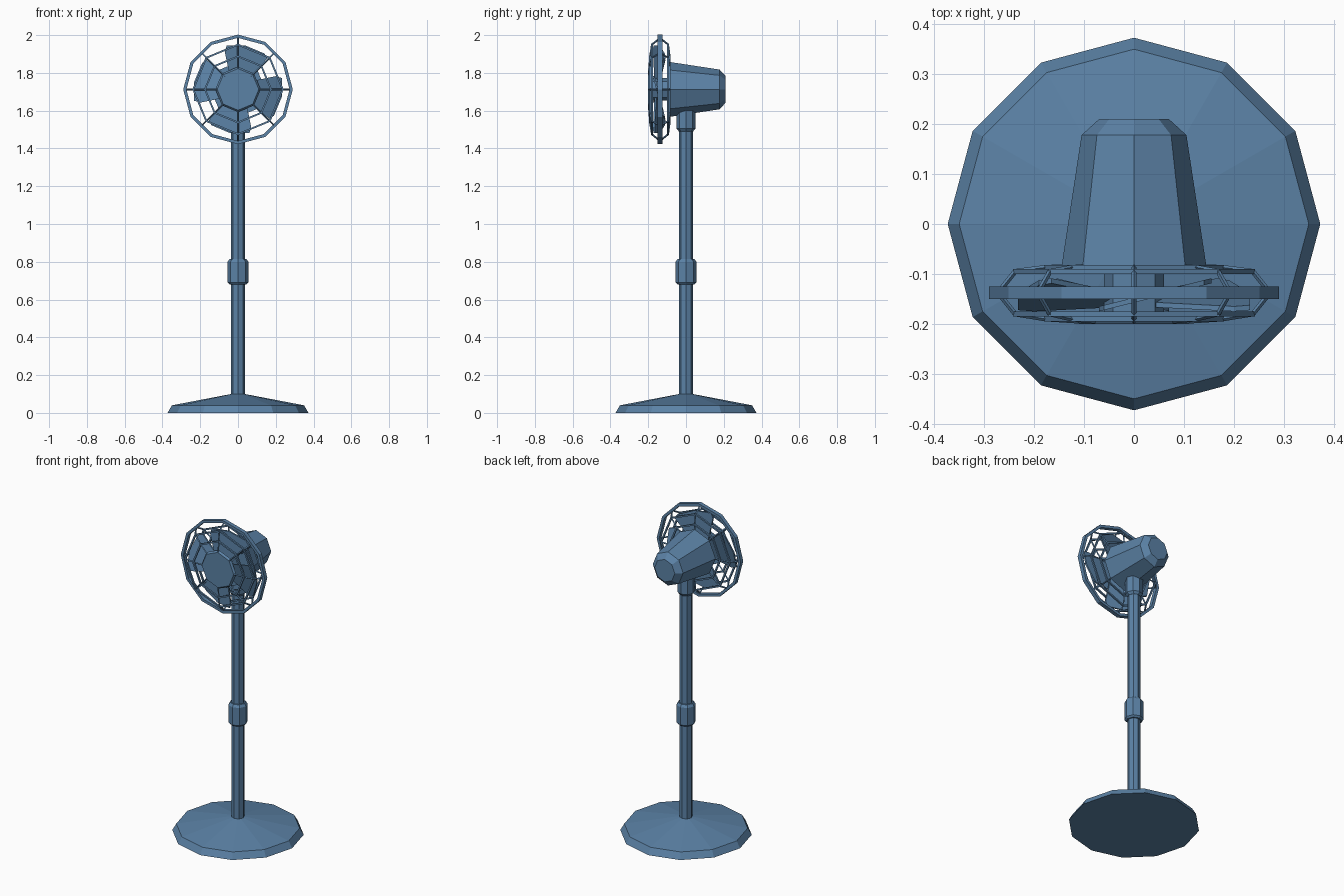
import bpy, bmesh, math
from mathutils import Vector, Matrix

if "Cube" in bpy.data.objects:
    bpy.data.objects.remove(bpy.data.objects["Cube"])

blue = bpy.data.materials.new("steel_blue")
blue.diffuse_color = (0.105, 0.223, 0.381, 1)
blue.use_nodes = True
blue.node_tree.nodes["Principled BSDF"].inputs["Base Color"].default_value = blue.diffuse_color
HEAD_Z = 1.7125
TAU = 2 * math.pi


def finish(bm, name, head=False):
    bmesh.ops.recalc_face_normals(bm, faces=bm.faces)
    me = bpy.data.meshes.new(name)
    bm.to_mesh(me)
    bm.free()
    me.materials.append(blue)
    ob = bpy.data.objects.new(name, me)
    bpy.context.collection.objects.link(ob)
    if head:
        ob.location.z = HEAD_Z
    return ob


def lathe(name, profile, n, head=False, closed=False):
    """Turn (radius, height) points about z, or about y for fan head parts."""
    bm = bmesh.new()
    rows = []
    for r, h in profile:
        row = []
        for i in range(n):
            c, s = r * math.cos(TAU * i / n), r * math.sin(TAU * i / n)
            row.append(bm.verts.new((c, h, s) if head else (c, s, h)))
        rows.append(row)
    pairs = list(zip(rows, rows[1:]))
    if closed:
        pairs.append((rows[-1], rows[0]))
    else:
        bm.faces.new(rows[0])
        bm.faces.new(rows[-1])
    for a, b in pairs:
        for i in range(n):
            j = (i + 1) % n
            bm.faces.new((a[i], a[j], b[j], b[i]))
    return finish(bm, name, head)


def ring(name, r, y, n, dr, dy):
    lathe(name, [(r - dr, y - dy), (r, y - dy), (r, y + dy), (r - dr, y + dy)],
          n, head=True, closed=True)


# stand
lathe("base", [(0.373, 0), (0.35, 0.04), (0.036, 0.1)], 12)
lathe("pole", [(0.037, 0.09), (0.037, 1.62)], 8)
lathe("height_collar", [(0.045, 0.68), (0.055, 0.69), (0.055, 0.8), (0.045, 0.815)], 8)
lathe("neck", [(0.038, 1.49), (0.05, 1.505), (0.05, 1.66)], 8)

# motor housing
lathe("motor_housing", [(0.145, -0.085), (0.105, 0.178), (0.07, 0.21)], 8, head=True)

# guard rings and front cap
ring("outer_guard_ring", 0.29, -0.1375, 12, 0.017, 0.0125)
for side, y_out, y_mid in (("front", -0.18, -0.19), ("rear", -0.095, -0.087)):
    ring(side + "_large_ring", 0.242, y_out, 8, 0.01, 0.005)
    ring(side + "_small_ring", 0.18, y_mid, 8, 0.01, 0.005)
lathe("front_cap", [(0.11, -0.2), (0.12, -0.188)], 8, head=True)

# guard wires
path = [(0.10, -0.195), (0.177, -0.19), (0.238, -0.18), (0.272, -0.1375),
        (0.238, -0.095), (0.177, -0.087), (0.12, -0.085)]
bm = bmesh.new()
for k in range(8):
    a = TAU * k / 8
    pts = [Vector((r * math.cos(a), y, r * math.sin(a))) for r, y in path]
    for p, q in zip(pts, pts[1:]):
        d = q - p
        m = Matrix.Translation((p + q) / 2) @ d.to_track_quat('Z', 'Y').to_matrix().to_4x4()
        bmesh.ops.create_cone(bm, cap_ends=True, segments=4, radius1=0.005,
                              radius2=0.005, depth=d.length + 0.003, matrix=m)
finish(bm, "guard_wires", True)

# blades with pitch, and their hub
lathe("blade_hub", [(0.06, -0.19), (0.06, -0.08)], 8, head=True)
outline = [(-0.035, 0.03), (-0.07, 0.2), (-0.06, 0.232), (0.04, 0.232),
           (0.14, 0.19), (0.155, 0.165), (0.045, 0.03)]
for k in range(4):
    bm = bmesh.new()
    rot = Matrix.Rotation(TAU * k / 4, 4, 'Y')
    layers = [[bm.verts.new(rot @ Vector((x, -0.145 + 0.25 * (x - 0.03) + t, z)))
               for x, z in outline] for t in (-0.005, 0.005)]
    bm.faces.new(layers[0])
    bm.faces.new(layers[1])
    n = len(outline)
    for i in range(n):
        j = (i + 1) % n
        bm.faces.new((layers[0][i], layers[0][j], layers[1][j], layers[1][i]))
    finish(bm, "fan_blade_%d" % (k + 1), True)
